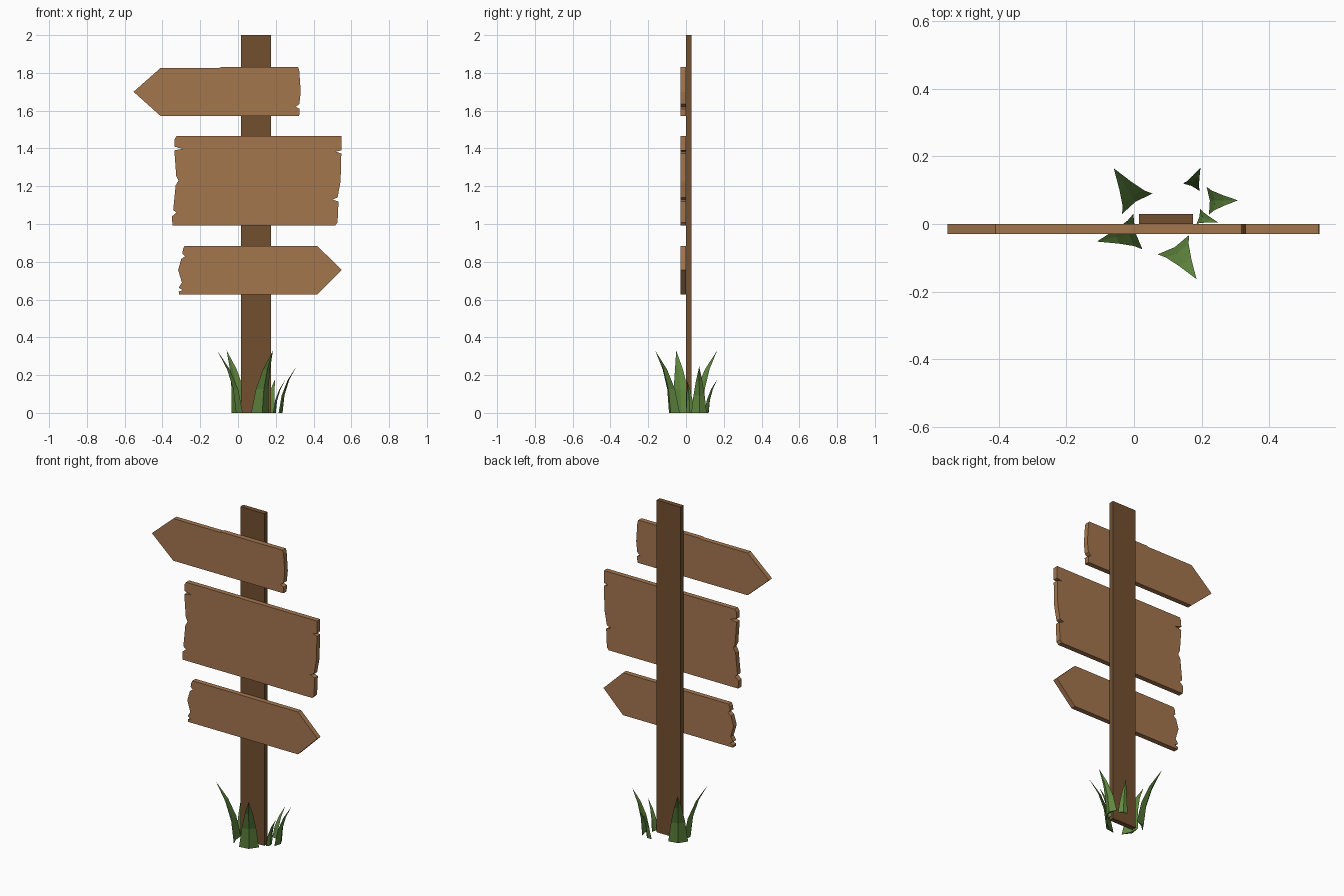
import bpy
from mathutils import Vector


def material(name, rgb):
    m = bpy.data.materials.new(name)
    m.diffuse_color = (*rgb, 1)
    return m


BOARD = material("board_wood", (0.37, 0.18, 0.076))
POST = material("post_wood", (0.17, 0.08, 0.028))
GRASS = material("grass_green", (0.12, 0.25, 0.05))


def make(name, verts, faces, mat):
    me = bpy.data.meshes.new(name)
    me.from_pydata(verts, [], faces)
    me.materials.append(mat)
    ob = bpy.data.objects.new(name, me)
    bpy.context.collection.objects.link(ob)
    return ob


def plank(name, outline, y0, y1, mat):
    """Extrude a clockwise (seen from the front) x-z outline from y0 to y1."""
    n = len(outline)
    verts = [(x, y, z) for y in (y0, y1) for x, z in outline]
    faces = [list(range(n))[::-1], list(range(n, 2 * n))]
    faces += [(i, (i + 1) % n, (i + 1) % n + n, i + n) for i in range(n)]
    return make(name, verts, faces, mat)


def blade(name, a, b, tip, h):
    """Curved, tapering grass blade with a folded four-point section."""
    a, b, tip = Vector(a), Vector(b), Vector(tip)
    mid, half = (a + b) / 2, (b - a) / 2
    out = Vector((-half.y, half.x))
    if out.dot(tip - mid) < 0:
        out = -out
    verts, faces = [], []
    for t, w, lean in ((0, 1, 0), (0.38, 0.72, 0.17), (0.7, 0.4, 0.5)):
        c = mid + (tip - mid) * lean
        for p in (c - half * w, c + out * 0.42 * w, c + half * w, c + out * 0.15 * w):
            verts.append((p.x, p.y, h * t))
    verts.append((tip.x, tip.y, h))
    for r in (0, 4):
        for i in range(4):
            j = (i + 1) % 4
            faces.append((r + i, r + j, r + 4 + j, r + 4 + i))
    faces += [(8 + i, 8 + (i + 1) % 4, 12) for i in range(4)]
    faces += [(0, 3, 1), (1, 3, 2)]
    if half.cross(out) > 0:
        faces = [f[::-1] for f in faces]
    # sections run a -> outside -> b -> inside
    return make(name, verts, faces, GRASS)


# Post
plank("post", [(0.015, 0), (0.015, 2), (0.175, 2), (0.175, 0)], 0, 0.03, POST)

# Boards with worn, notched ends
plank("upper_arrow_board", [
    (-0.553, 1.70), (-0.41, 1.826), (-0.1, 1.826), (-0.09, 1.83), (0.318, 1.83),
    (0.324, 1.815), (0.332, 1.70), (0.325, 1.635), (0.305, 1.62), (0.326, 1.61),
    (0.324, 1.572), (-0.41, 1.572)], -0.03, 0, BOARD)
plank("middle_board", [
    (-0.325, 1.465), (0.547, 1.465), (0.547, 1.39), (0.517, 1.383), (0.547, 1.373),
    (0.543, 1.225), (0.527, 1.14), (0.5, 1.13), (0.532, 1.118), (0.527, 1.008),
    (0.515, 0.993), (-0.347, 0.993), (-0.35, 1.04), (-0.326, 1.06), (-0.343, 1.075),
    (-0.33, 1.205), (-0.315, 1.23), (-0.327, 1.255), (-0.337, 1.39), (-0.293, 1.398),
    (-0.337, 1.41), (-0.335, 1.45)], -0.03, 0, BOARD)
plank("lower_arrow_board", [
    (-0.283, 0.883), (0.42, 0.883), (0.55, 0.757), (0.42, 0.628), (-0.312, 0.628),
    (-0.314, 0.642), (-0.292, 0.65), (-0.314, 0.663), (-0.297, 0.69), (-0.317, 0.757),
    (-0.3, 0.815), (-0.28, 0.83), (-0.295, 0.843), (-0.29, 0.87)], -0.03, 0, BOARD)

# Grass tuft: base ends, tip, height
blades = [
    ((-0.035, 0.03), (0.055, 0.09), (-0.06, 0.165), 0.33),
    ((0.145, 0.12), (0.195, 0.097), (0.197, 0.167), 0.18),
    ((0.215, 0.11), (0.222, 0.028), (0.308, 0.07), 0.245),
    ((0.196, 0.045), (0.185, 0.0), (0.25, 0.004), 0.175),
    ((-0.002, 0.03), (0.025, -0.075), (-0.11, -0.052), 0.33),
    ((0.07, -0.09), (0.163, -0.033), (0.185, -0.163), 0.33),
]
for i, args in enumerate(blades, 1):
    blade(f"grass_blade_{i}", *args)
